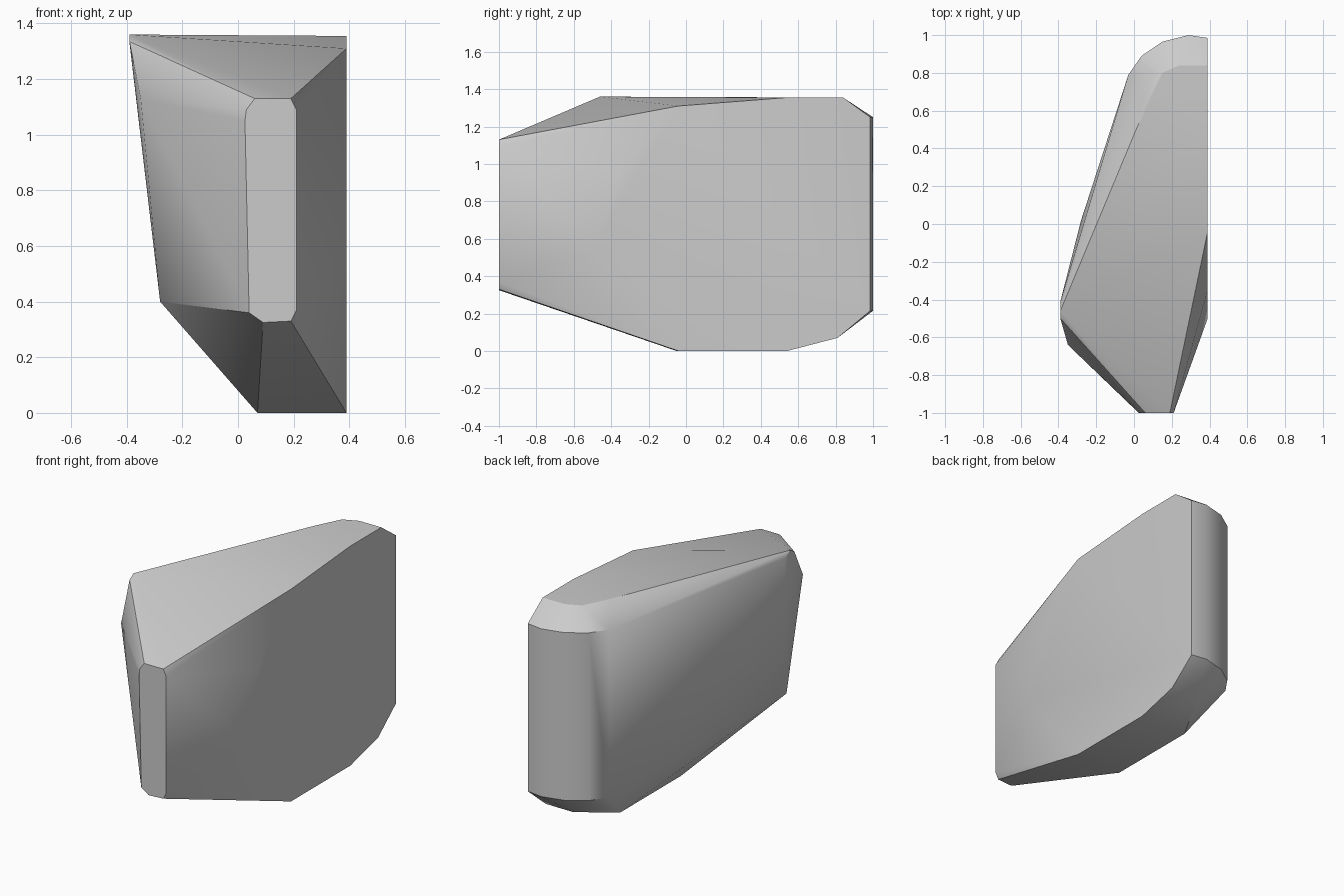
import bpy
import bmesh
import math

cube = bpy.data.objects.get("Cube")
if cube:
    bpy.data.objects.remove(cube, do_unlink=True)

SIDE = 0.39  # flat side wall


def at_height(outline, z):
    """Lift a plan outline to one height."""
    return [(x, y, z) for x, y in outline]


def at_side(profile):
    """Place a side profile on the flat wall."""
    return [(SIDE, y, z) for y, z in profile]


# Narrow front end: a tall plate with cut corners
front_plate = [(0.06, 1.13), (0.19, 1.13), (0.21, 1.09), (0.21, 0.37),
               (0.19, 0.33), (0.09, 0.325), (0.04, 0.36), (0.025, 1.05), (0.03, 1.09)]
points = [(x, -1, z) for x, z in front_plate]

# Flat side wall
points += at_side([(-0.5, 0.55), (-0.35, 0.95), (-0.04, 1.31), (0.54, 1.355),
                   (0.84, 1.355), (0.81, 0.07), (0.54, 0), (-0.04, 0)])

# Rounded back wall, with a chamfer above and below
back_curve = [(SIDE, 0.985), (0.29, 1.0), (0.15, 0.965), (0.04, 0.89), (-0.03, 0.79)]
points += at_height(back_curve, 0.215)
points += at_height(back_curve, 1.25)
points += at_height([(0.24, 0.84), (0.15, 0.80), (0.07, 0.64)], 1.355)
points += at_height([(0.07, 0.54), (0.07, -0.05)], 0)
points += [(0.2, 0.81, 0.07)]

# Overhanging shoulder and the slanted wall below it
points += [(-0.39, -0.46, 1.36), (-0.39, -0.5, 1.335), (-0.39, -0.41, 1.33),
           (-0.35, -0.64, 1.13), (-0.28, -0.58, 0.40), (-0.28, 0.02, 0.89)]

# Wrap the points in one closed faceted body
bm = bmesh.new()
for p in points:
    bm.verts.new(p)
hull = bmesh.ops.convex_hull(bm, input=bm.verts)
spare = {g for g in hull["geom_interior"] + hull["geom_unused"]
         if isinstance(g, bmesh.types.BMVert)}
bmesh.ops.delete(bm, geom=list(spare), context='VERTS')
bmesh.ops.dissolve_limit(bm, angle_limit=math.radians(0.5),
                         verts=bm.verts, edges=bm.edges)
bmesh.ops.recalc_face_normals(bm, faces=bm.faces)
mesh = bpy.data.meshes.new("faceted_body")
bm.to_mesh(mesh)
bm.free()
body = bpy.data.objects.new("faceted_body", mesh)
bpy.context.collection.objects.link(body)

# Plain grey
grey = bpy.data.materials.new("light_grey")
grey.use_nodes = True
colour = (0.6, 0.6, 0.6, 1)
grey.diffuse_color = colour
grey.node_tree.nodes["Principled BSDF"].inputs["Base Color"].default_value = colour
mesh.materials.append(grey)

# Soft walls with crisp corners
bpy.ops.object.select_all(action='DESELECT')
body.select_set(True)
bpy.context.view_layer.objects.active = body
bpy.ops.object.shade_smooth_by_angle(angle=math.radians(30))
